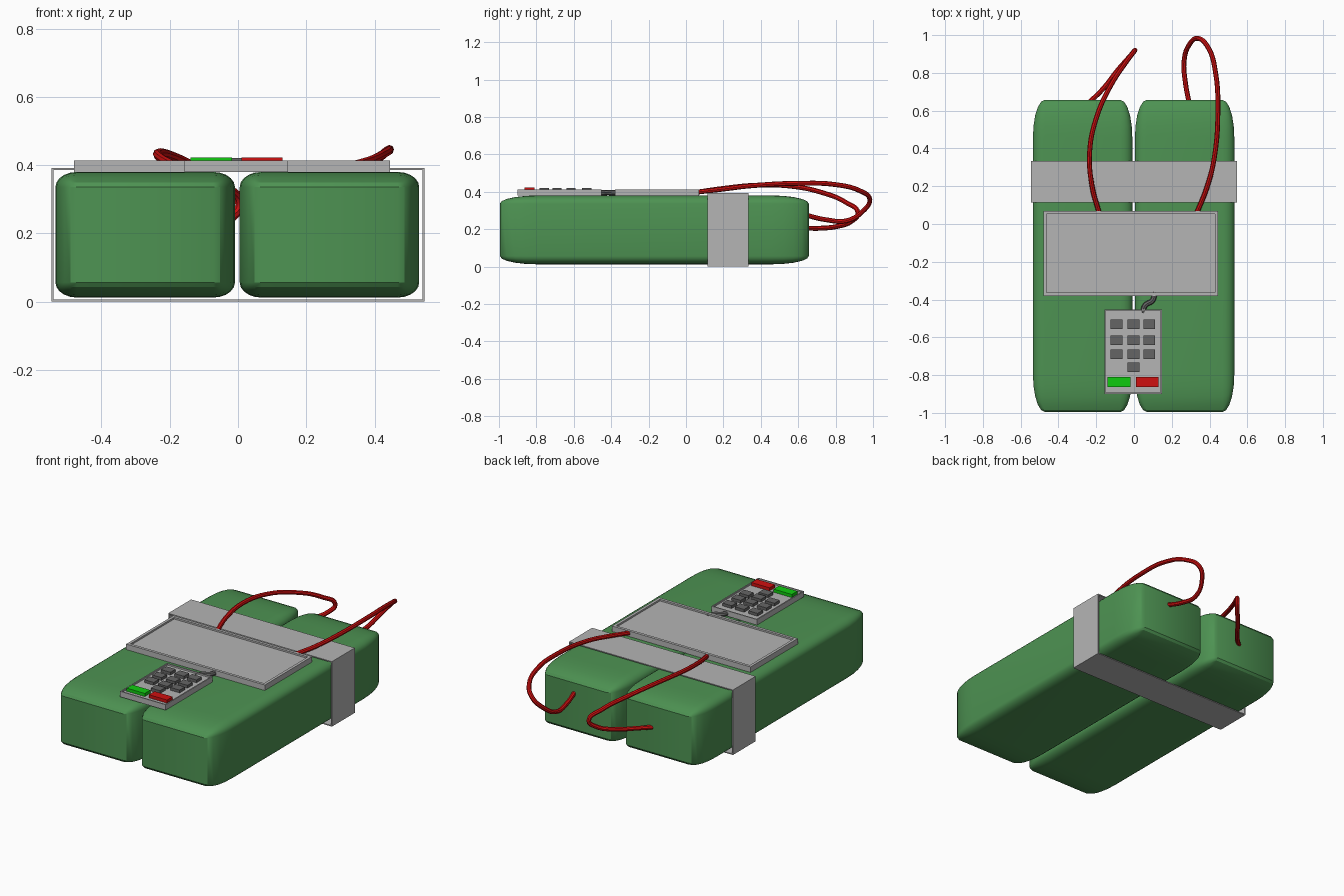
import bpy, bmesh
from mathutils import Vector

if "Cube" in bpy.data.objects:
    bpy.data.objects.remove(bpy.data.objects["Cube"])


def material(name, color):
    m = bpy.data.materials.new(name)
    m.diffuse_color = (*color, 1)
    m.use_nodes = True
    m.node_tree.nodes["Principled BSDF"].inputs["Base Color"].default_value = m.diffuse_color
    return m


GREEN = material("block green", (0.075, 0.29, 0.085))
GREY = material("light grey", (0.46, 0.46, 0.46))
DARK = material("dark grey", (0.13, 0.13, 0.13))
RED = material("red", (0.62, 0.005, 0.005))
LIME = material("bright green", (0.005, 0.6, 0.005))


def finish(name, bm, mat):
    mesh = bpy.data.meshes.new(name)
    bm.to_mesh(mesh)
    bm.free()
    mesh.materials.append(mat)
    ob = bpy.data.objects.new(name, mesh)
    bpy.context.collection.objects.link(ob)
    return ob


def smooth(ob):
    bpy.ops.object.select_all(action='DESELECT')
    ob.select_set(True)
    bpy.context.view_layer.objects.active = ob
    bpy.ops.object.shade_smooth_by_angle()


def box(name, lo, hi, mat, round_off=0, rim=0, depth=0):
    """Box between two corners, optionally rounded or with a sunken top."""
    lo, hi = Vector(lo), Vector(hi)
    bm = bmesh.new()
    bmesh.ops.create_cube(bm, size=1)
    if round_off:
        # rounded before stretching, so the rounding is longest along y
        bmesh.ops.bevel(bm, geom=bm.edges[:], offset=round_off, segments=5,
                        profile=0.5, affect='EDGES')
    bmesh.ops.scale(bm, vec=hi - lo, verts=bm.verts)
    bmesh.ops.translate(bm, vec=(lo + hi) / 2, verts=bm.verts)
    if rim:
        bm.normal_update()
        top = max(bm.faces, key=lambda f: f.calc_center_median().z)
        bmesh.ops.inset_region(bm, faces=[top], thickness=rim)
        floor = bmesh.ops.extrude_discrete_faces(bm, faces=[top])["faces"][0]
        bmesh.ops.translate(bm, vec=(0, 0, -depth), verts=floor.verts)
    return finish(name, bm, mat)


def cable(name, points, radius, mat):
    curve = bpy.data.curves.new(name, 'CURVE')
    curve.dimensions = '3D'
    curve.bevel_depth = radius
    curve.bevel_resolution = 2
    curve.resolution_u = 5
    curve.use_fill_caps = True
    spline = curve.splines.new('BEZIER')
    spline.bezier_points.add(len(points) - 1)
    for bp, p in zip(spline.bezier_points, points):
        bp.co = p
        bp.handle_left_type = bp.handle_right_type = 'AUTO'
    ob = bpy.data.objects.new(name, curve)
    bpy.context.collection.objects.link(ob)
    bpy.ops.object.select_all(action='DESELECT')
    ob.select_set(True)
    bpy.context.view_layer.objects.active = ob
    bpy.ops.object.convert(target='MESH')
    ob = bpy.context.view_layer.objects.active
    ob.data.materials.clear()
    ob.data.materials.append(mat)
    smooth(ob)


# two rounded blocks side by side
for side, x in (("left", -0.535), ("right", 0.005)):
    smooth(box(side + "_block", (x, -0.995, 0.012), (x + 0.526, 0.657, 0.38),
               GREEN, round_off=0.12))

# strap: thin rectangular band around both blocks
bm = bmesh.new()
rings = []
for inset in (0, 0.006):
    for y in (0.115, 0.333):
        x, z0, z1 = 0.546 - inset, inset, 0.392 - inset
        rings.append([bm.verts.new((sx, y, sz)) for sx, sz in
                      ((-x, z0), (x, z0), (x, z1), (-x, z1))])
outer_f, outer_b, inner_f, inner_b = rings
for a, b in ((outer_f, outer_b), (outer_b, inner_b),
             (inner_b, inner_f), (inner_f, outer_f)):
    for i in range(4):
        j = (i + 1) % 4
        bm.faces.new((a[i], a[j], b[j], b[i]))
bmesh.ops.recalc_face_normals(bm, faces=bm.faces)
finish("strap", bm, GREY)

# tray panel and keypad base, both with a raised rim
box("panel", (-0.48, -0.38, 0.38), (0.445, 0.07, 0.413), GREY, rim=0.024, depth=0.01)
box("keypad_base", (-0.157, -0.9, 0.38), (0.147, -0.452, 0.413), GREY,
    rim=0.01, depth=0.009)

# keypad keys: three rows of three and one below
keys = [(x, y) for y in (-0.53, -0.615, -0.69) for x in (-0.093, -0.003, 0.08)]
for i, (x, y) in enumerate(keys + [(-0.003, -0.758)]):
    box(f"key_{i}", (x - 0.031, y - 0.025, 0.4), (x + 0.031, y + 0.025, 0.421), DARK)
box("green_button", (-0.139, -0.863, 0.4), (-0.018, -0.81, 0.423), LIME)
box("red_button", (0.01, -0.863, 0.4), (0.131, -0.81, 0.423), RED)

# short lead between panel and keypad
cable("keypad_lead", [(0.11, -0.36, 0.393), (0.098, -0.405, 0.395),
                      (0.06, -0.43, 0.395), (0.045, -0.47, 0.393)], 0.014, DARK)

# looping wires from the panel to the back ends of the blocks
cable("left_wire", [(-0.185, 0.06, 0.398), (-0.222, 0.2, 0.418), (-0.235, 0.38, 0.435),
                    (-0.2, 0.56, 0.43), (-0.125, 0.73, 0.395), (-0.04, 0.86, 0.34),
                    (0.005, 0.92, 0.285), (-0.02, 0.89, 0.245), (-0.09, 0.81, 0.215),
                    (-0.16, 0.72, 0.205), (-0.24, 0.64, 0.205)], 0.013, RED)
cable("right_wire", [(0.333, 0.06, 0.398), (0.385, 0.19, 0.413), (0.425, 0.35, 0.432),
                     (0.444, 0.6, 0.445), (0.432, 0.8, 0.438), (0.395, 0.93, 0.405),
                     (0.34, 0.983, 0.36), (0.29, 0.945, 0.295), (0.265, 0.86, 0.245),
                     (0.272, 0.75, 0.25), (0.292, 0.64, 0.275)], 0.013, RED)
